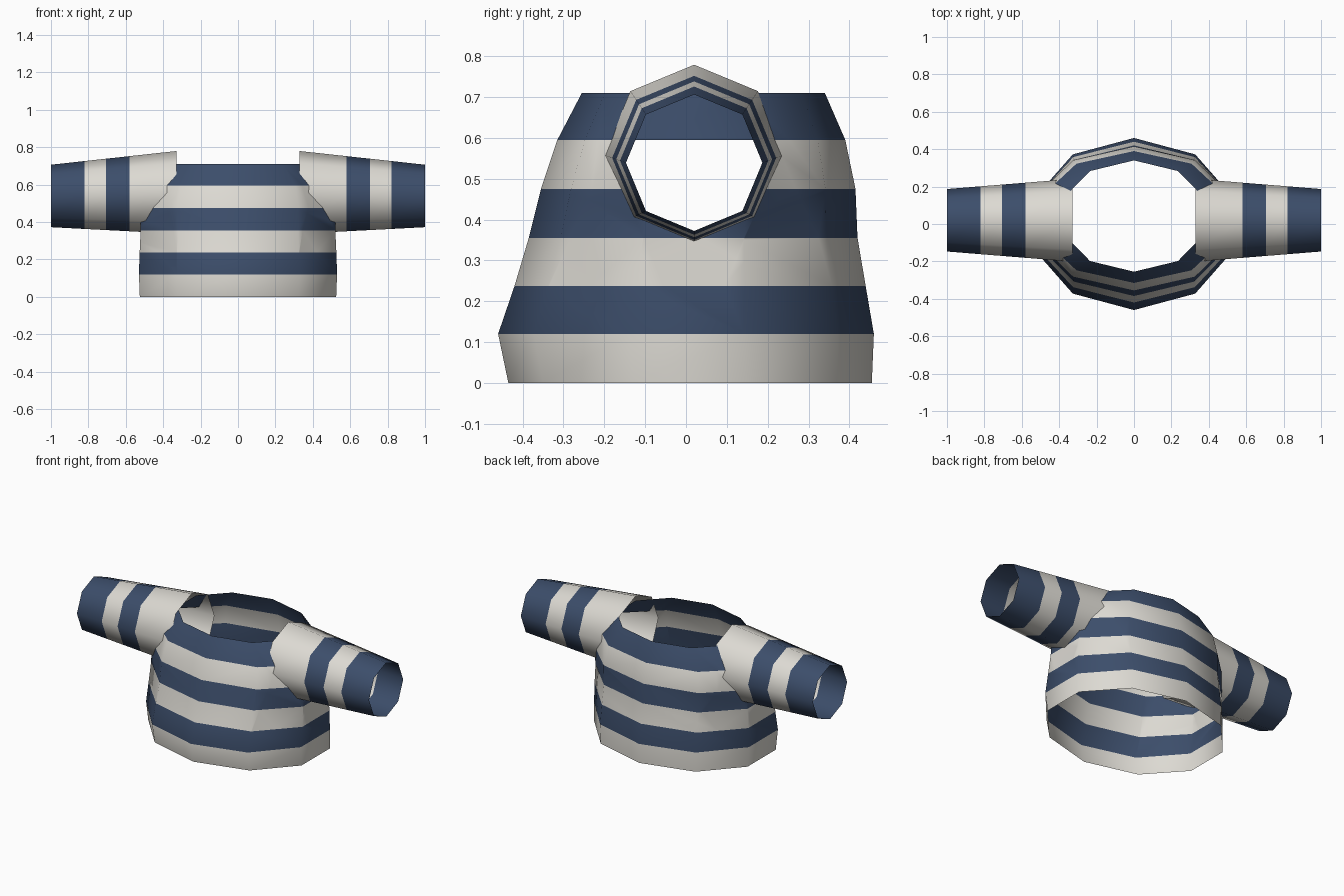
import bpy, bmesh, math
from mathutils import Vector

if "Cube" in bpy.data.objects:
    bpy.data.objects.remove(bpy.data.objects["Cube"])


def material(name, rgb):
    m = bpy.data.materials.new(name)
    m.diffuse_color = (*rgb, 1)
    m.use_nodes = True
    m.node_tree.nodes["Principled BSDF"].inputs["Base Color"].default_value = m.diffuse_color
    return m


CREAM = material("cream cloth", (0.72, 0.70, 0.65))
NAVY = material("navy cloth", (0.045, 0.075, 0.145))


def loft(bm, rings):
    """Open tube through rings of points; stripes alternate cream, navy."""
    loops = [[bm.verts.new(p) for p in ring] for ring in rings]
    n = len(loops[0])
    for band, (lo, hi) in enumerate(zip(loops, loops[1:])):
        for i in range(n):
            j = (i + 1) % n
            f = bm.faces.new((lo[i], lo[j], hi[j], hi[i]))
            f.material_index = band % 2
            f.smooth = True


def finish(bm, name):
    me = bpy.data.meshes.new(name)
    bm.to_mesh(me)
    bm.free()
    me.materials.append(CREAM)
    me.materials.append(NAVY)
    ob = bpy.data.objects.new(name, me)
    bpy.context.collection.objects.link(ob)


def sleeve_ring(side, x):
    """Octagon with a corner on top, tapering from shoulder to cuff."""
    t = (x - 0.33) / 0.67
    r = 0.221 + (0.167 - 0.221) * t
    cz = 0.558 + (0.539 - 0.558) * t
    return [Vector((side * x, 0.02 + r * math.sin(side * k * math.pi / 4),
                    cz + r * math.cos(k * math.pi / 4))) for k in range(8)]


# Torso: ten-sided open tube (z, x radius, front y, back y)
profile = [(0.0, 0.552, -0.435, 0.455), (0.12, 0.557, -0.46, 0.46),
           (0.237, 0.553, -0.42, 0.44), (0.355, 0.547, -0.385, 0.42),
           (0.475, 0.553, -0.355, 0.415), (0.595, 0.523, -0.315, 0.39),
           (0.71, 0.40, -0.255, 0.34)]
rings = []
for z, a, front, back in profile:
    c, b = (front + back) / 2, (back - front) / 2
    rings.append([(a * math.sin(k * math.pi / 5), c - b * math.cos(k * math.pi / 5), z)
                  for k in range(10)])
torso = bmesh.new()
loft(torso, rings)

# Armholes: cut the sleeve outline into the side walls and open it below the top stripe
for side in (-1, 1):
    inner, outer = sleeve_ring(side, 0.33), sleeve_ring(side, 1.0)
    axis = (Vector((side * 0.33, 0.02, 0.558)))
    planes = []
    for i in range(8):
        j = (i + 1) % 8
        no = (inner[j] - inner[i]).cross(outer[i] - inner[i]).normalized()
        if no.dot(inner[i] - axis) < 0:
            no = -no
        planes.append((inner[i], no))

    def side_faces():
        return [f for f in torso.faces if f.calc_center_median().x * side > 0.25
                and 0.24 < f.calc_center_median().z < 0.594]
    for co, no in planes:
        fs = side_faces()
        geom = list({v for f in fs for v in f.verts}) + list({e for f in fs for e in f.edges}) + fs
        bmesh.ops.bisect_plane(torso, geom=geom, plane_co=co, plane_no=no, dist=1e-5)
    hole = [f for f in side_faces()
            if all((f.calc_center_median() - co).dot(no) < 0 for co, no in planes)]
    bmesh.ops.delete(torso, geom=hole, context='FACES')
finish(torso, "shirt_torso")

# Sleeves: striped tubes reaching slightly inside the torso
for side, name in ((-1, "left_sleeve"), (1, "right_sleeve")):
    bm = bmesh.new()
    loft(bm, [sleeve_ring(side, x) for x in (0.33, 0.58, 0.705, 0.82, 1.0)])
    bmesh.ops.recalc_face_normals(bm, faces=bm.faces)
    f = bm.faces[:][0]
    f.normal_update()
    if f.normal.dot(f.calc_center_median() - Vector((side * 0.45, 0.02, 0.555))) < 0:
        bmesh.ops.reverse_faces(bm, faces=bm.faces)
    finish(bm, name)
